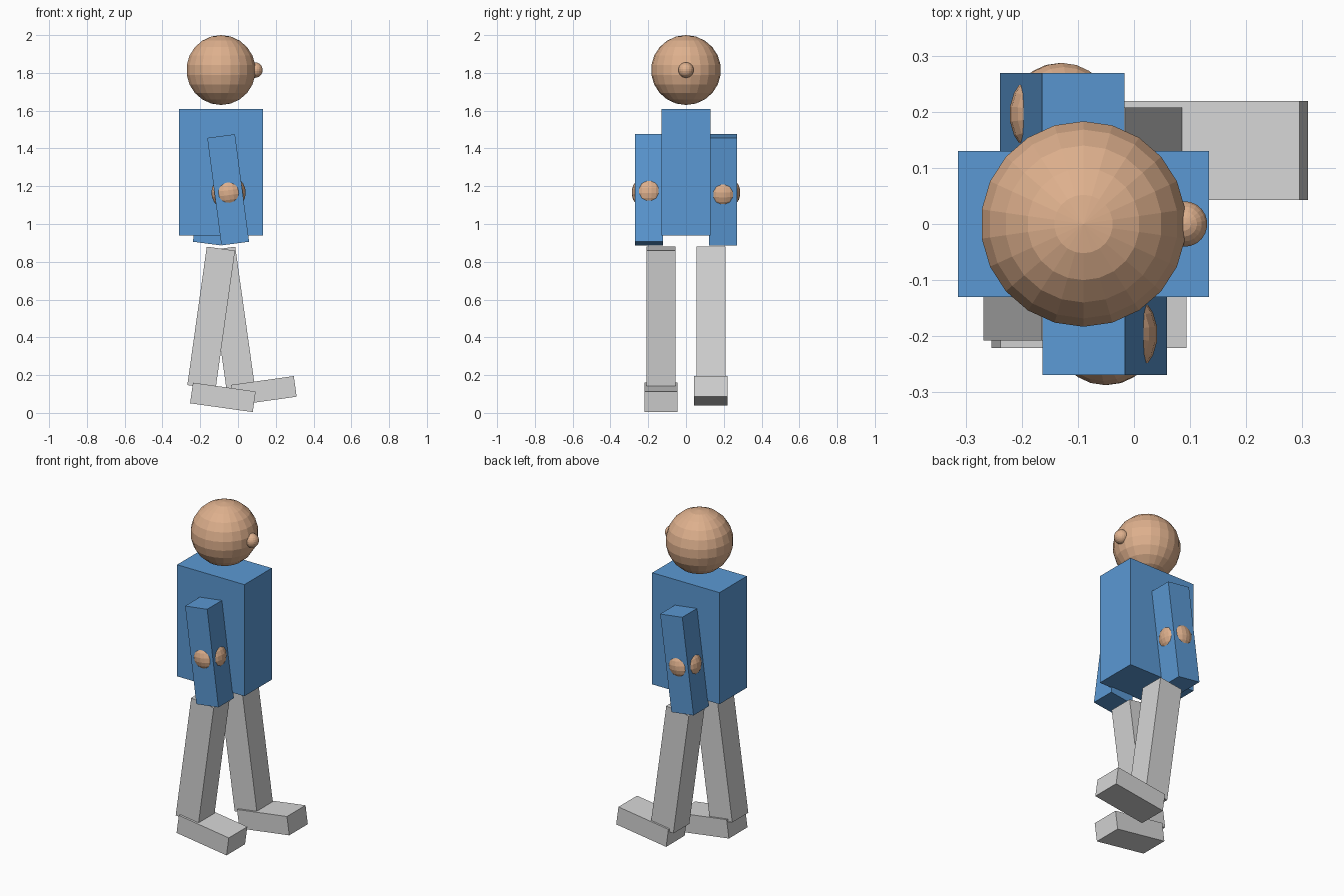
import bpy, math

if "Cube" in bpy.data.objects:
    bpy.data.objects.remove(bpy.data.objects["Cube"])


def material(name, rgb):
    """Flat colour from 0-255 sRGB values."""
    def lin(c):
        c /= 255
        return c / 12.92 if c <= 0.04045 else ((c + 0.055) / 1.055) ** 2.4
    m = bpy.data.materials.new(name)
    m.diffuse_color = (*[lin(c) for c in rgb], 1)
    m.use_nodes = True
    m.node_tree.nodes["Principled BSDF"].inputs["Base Color"].default_value = m.diffuse_color
    return m


SHIRT = material("shirt_blue", (91, 153, 212))
TROUSERS = material("trouser_grey", (213, 213, 213))
SKIN = material("skin_tan", (222, 176, 141))


def box(name, centre, size, mat, tilt=0):
    """Box swung about the y axis by tilt degrees."""
    bpy.ops.mesh.primitive_cube_add(size=1, location=centre)
    o = bpy.context.object
    o.name = name
    o.scale = size
    o.rotation_euler.y = math.radians(tilt)
    o.data.materials.append(mat)
    return o


def ball(name, centre, radius, tilt=0):
    bpy.ops.mesh.primitive_uv_sphere_add(
        segments=22, ring_count=11, radius=radius, location=centre)
    o = bpy.context.object
    o.name = name
    o.rotation_euler.y = math.radians(tilt)
    o.data.materials.append(SKIN)
    return o


AXIS = -0.09  # body centre line, the figure walks towards +x

# Head, nose and torso
ball("head", (AXIS, 0, 1.815), 0.185)
ball("nose", (0.09, 0, 1.815), 0.041)
box("torso", (AXIS, 0, 1.275), (0.447, 0.26, 0.67), SHIRT)

# Limbs: s = -1 is the near side, s = 1 the far side; arms swing against legs
for s, side in ((-1, "right"), (1, "left")):
    box(side + "_arm", (AXIS - s * 0.038, s * 0.196, 1.181),
        (0.148, 0.147, 0.574), SHIRT, s * 7.5)
    ball(side + "_hand", (AXIS - s * 0.040, s * 0.196, 1.166), 0.092, s * 7.5)
    box(side + "_leg", (AXIS + s * 0.052, s * 0.132, 0.503),
        (0.151, 0.152, 0.74), TROUSERS, -s * 8)

# Feet: trailing foot points down, leading foot points up
box("right_foot", (-0.08, -0.133, 0.082), (0.335, 0.176, 0.11), TROUSERS, 8)
box("left_foot", (0.137, 0.131, 0.117), (0.335, 0.176, 0.11), TROUSERS, -8)
